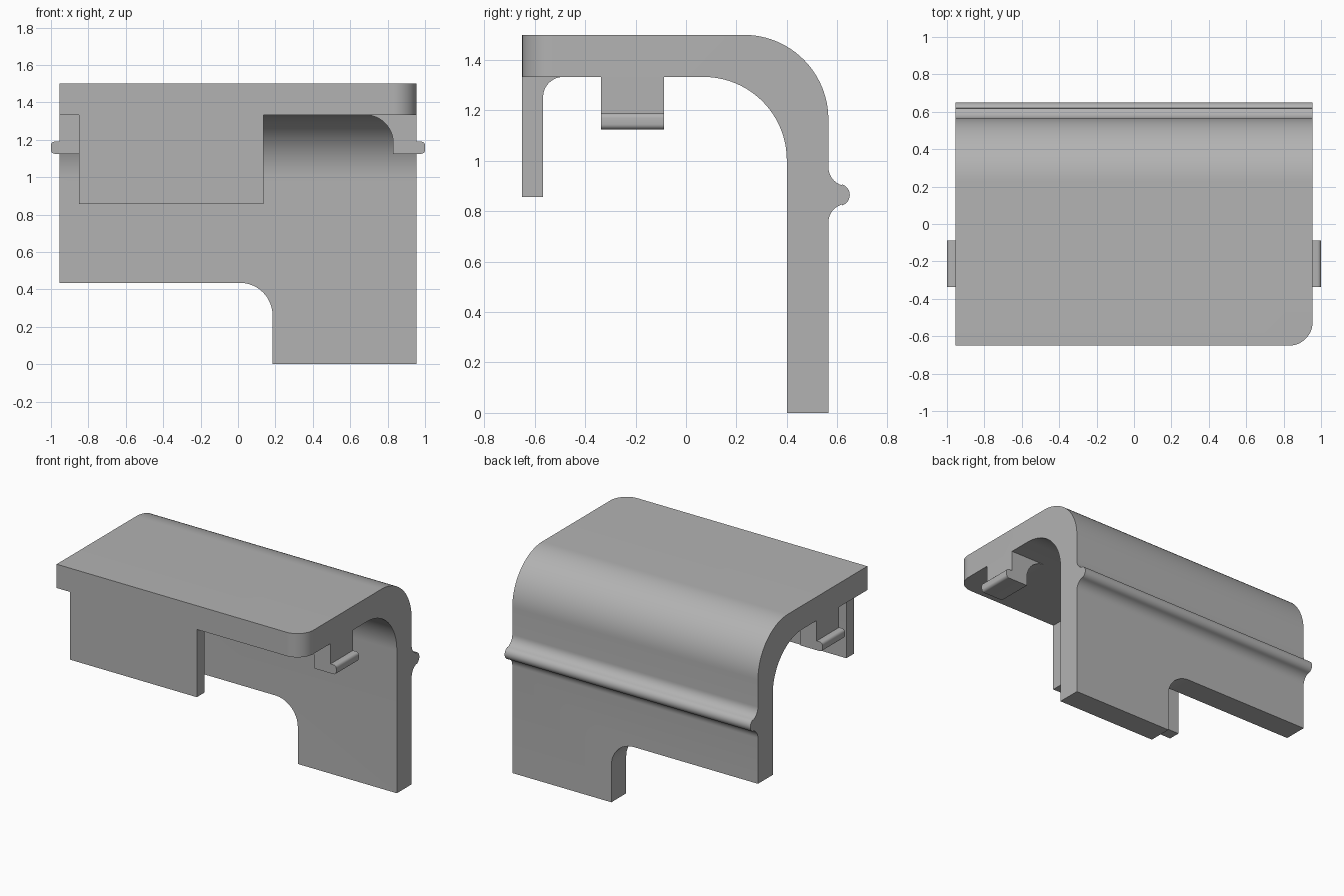
import bpy, bmesh
from math import sin, cos, radians

cube = bpy.data.objects.get("Cube")
if cube:
    bpy.data.objects.remove(cube, do_unlink=True)

grey = bpy.data.materials.new("plain grey")
grey.use_nodes = True
colour = (0.45, 0.45, 0.45, 1)
grey.diffuse_color = colour
grey.node_tree.nodes["Principled BSDF"].inputs["Base Color"].default_value = colour

W = 0.955        # half width of the cover
FRONT = -0.65
UNDER = 1.333    # underside of the top plate


def arc(cx, cy, r, a0, a1, n=12):
    angles = [radians(a0 + (a1 - a0) * i / n) for i in range(n + 1)]
    return [(cx + r * cos(a), cy + r * sin(a)) for a in angles]


def extrude(name, profile, axis, lo, hi):
    """Extrude a 2D profile along one axis; its points lie on the other two."""
    bm = bmesh.new()

    def place(p, d):
        co = list(p)
        co.insert("xyz".index(axis), d)
        return bm.verts.new(co)

    face = bm.faces.new([place(p, lo) for p in profile])
    moved = bmesh.ops.extrude_face_region(bm, geom=[face])["geom"]
    offset = [0, 0, 0]
    offset["xyz".index(axis)] = hi - lo
    bmesh.ops.translate(bm, vec=offset,
                        verts=[v for v in moved if isinstance(v, bmesh.types.BMVert)])
    bmesh.ops.recalc_face_normals(bm, faces=bm.faces)
    mesh = bpy.data.meshes.new(name)
    bm.to_mesh(mesh)
    bm.free()
    mesh.materials.append(grey)
    obj = bpy.data.objects.new(name, mesh)
    bpy.context.collection.objects.link(obj)
    return obj


def activate(obj):
    bpy.ops.object.select_all(action="DESELECT")
    obj.select_set(True)
    bpy.context.view_layer.objects.active = obj


def cut(obj, cutter):
    cutter.hide_render = True
    mod = obj.modifiers.new("cut", "BOOLEAN")
    mod.operation = "DIFFERENCE"
    mod.solver = "EXACT"
    mod.object = cutter
    activate(obj)
    bpy.ops.object.modifier_apply(modifier=mod.name)
    bpy.data.objects.remove(cutter, do_unlink=True)


# Bent shell: top plate, rounded bend, back wall and the bead along it
shell_profile = (
    [(FRONT, UNDER), (FRONT, 1.5)]
    + arc(0.23, 1.165, 0.335, 90, 0, 24)
    + arc(0.64, 0.975, 0.075, 180, 253, 8)
    + arc(0.606, 0.865, 0.044, 73, -73, 12)
    + arc(0.64, 0.755, 0.075, 107, 180, 8)
    + [(0.565, 0), (0.4, 0)]
    + arc(0.07, 1.003, 0.33, 0, 90, 24)
)
shell = extrude("bent_shell", shell_profile, "x", -W, W)

# Notch in the lower back wall
notch = [(-1.2, -0.2), (-1.2, 0.435)] + arc(0.01, 0.26, 0.175, 90, 0) + [(0.185, -0.2)]
cut(shell, extrude("notch_cutter", notch, "y", 0.2, 0.8))

# Rounded front corner of the top plate
corner = arc(W - 0.125, FRONT + 0.125, 0.125, -90, 0) + [(1.1, FRONT + 0.125), (1.1, -0.8), (W - 0.125, -0.8)]
cut(shell, extrude("corner_cutter", corner, "z", 1.2, 1.6))

# Front flange with a fillet under the plate
flange_profile = ([(FRONT, UNDER), (FRONT, 0.857), (-0.567, 0.857)]
                  + arc(-0.487, 1.253, 0.08, 180, 90))
flange = extrude("front_flange", flange_profile, "x", -0.85, 0.135)

# Snap clips with a hooked tip, one on each side
clip_profile = (
    [(W, UNDER), (W, 1.19)]
    + arc(0.98, 1.17, 0.02, 90, 0, 5)
    + arc(0.98, 1.145, 0.02, 0, -90, 5)
    + [(0.83, 1.125)]
    + arc(0.68, 1.183, 0.15, 0, 90)
)
parts = [shell, flange]
for name, side in (("left_clip", 1), ("right_clip", -1)):
    profile = [(side * x, z) for x, z in clip_profile]
    parts.append(extrude(name, profile, "y", -0.337, -0.087))

for part in parts:
    activate(part)
    bpy.ops.object.shade_smooth_by_angle(angle=radians(30))
